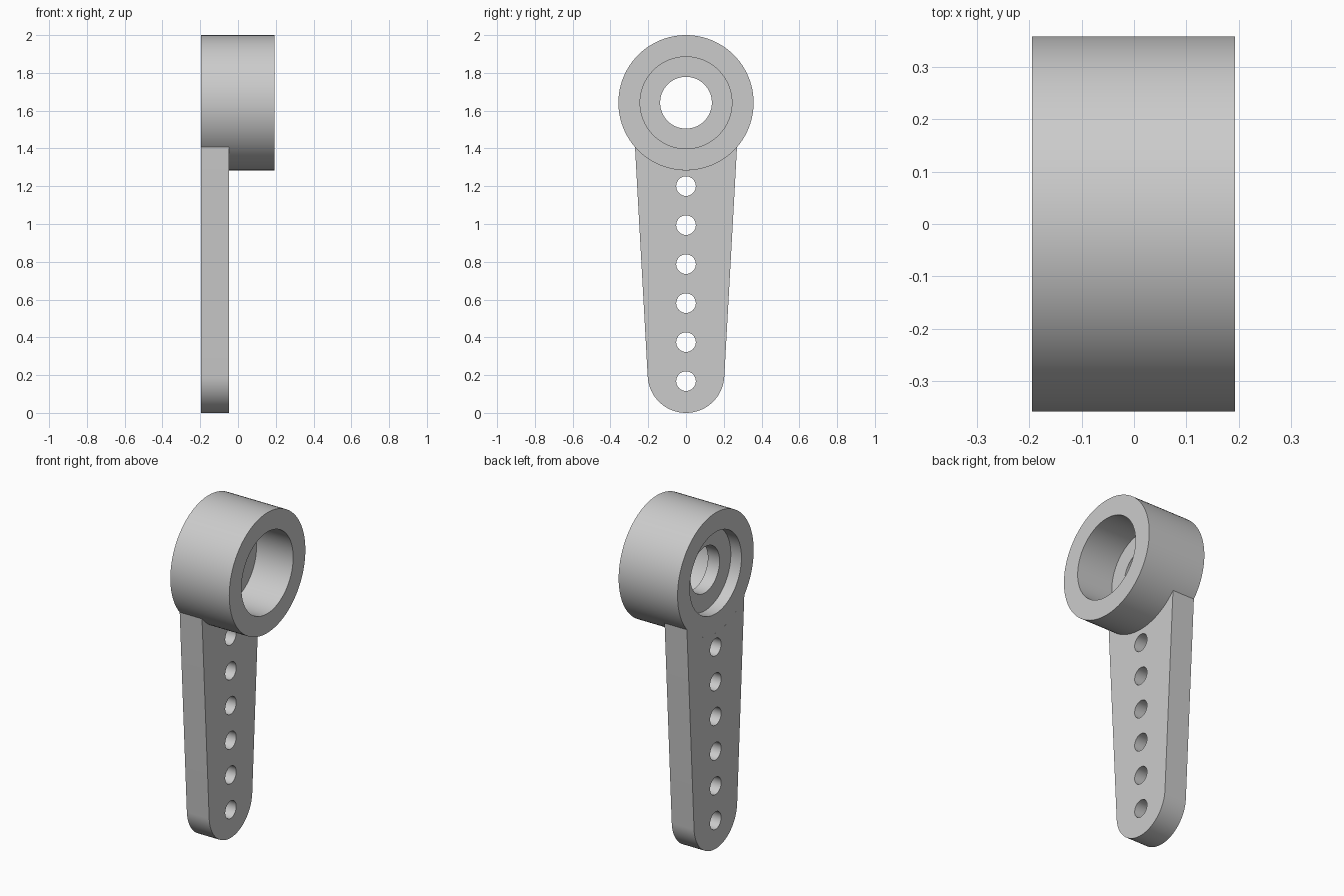
import bpy, bmesh
from math import sin, cos, asin, pi, radians
from mathutils import Matrix

cube = bpy.data.objects.get("Cube")
if cube:
    bpy.data.objects.remove(cube, do_unlink=True)

GREY = (0.6, 0.6, 0.6, 1)
grey = bpy.data.materials.new("light_grey")
grey.use_nodes = True
grey.diffuse_color = GREY
grey.node_tree.nodes["Principled BSDF"].inputs["Base Color"].default_value = GREY

BACK, PLATE, FRONT = -0.195, -0.048, 0.193   # x planes of the part
HUB_Z, HUB_R, BORE_R, SHAFT_R = 1.642, 0.358, 0.243, 0.137
TIP_R, ROOT_Y = 0.203, 0.27
TAPER = radians(3.3)


def arc(cz, r, start, end, n):
    """Points (y, z) on an arc; angle 0 points straight down."""
    steps = [start + (end - start) * i / n for i in range(n + 1)]
    return [(r * sin(a), cz - r * cos(a)) for a in steps]


def finish(name, bm):
    bmesh.ops.remove_doubles(bm, verts=bm.verts, dist=1e-5)
    bmesh.ops.recalc_face_normals(bm, faces=bm.faces)
    mesh = bpy.data.meshes.new(name)
    bm.to_mesh(mesh)
    bm.free()
    mesh.materials.append(grey)
    obj = bpy.data.objects.new(name, mesh)
    bpy.context.collection.objects.link(obj)
    bpy.ops.object.select_all(action='DESELECT')
    obj.select_set(True)
    bpy.context.view_layer.objects.active = obj
    bpy.ops.object.shade_smooth_by_angle(angle=radians(30))
    return obj


# Hub: stepped ring profile (x, radius) turned about the x axis
floor = -0.125
profile = [(BACK, HUB_R), (FRONT, HUB_R), (FRONT, BORE_R), (PLATE, BORE_R),
           (PLATE, SHAFT_R), (floor, SHAFT_R), (floor, BORE_R), (BACK, BORE_R)]
SEGMENTS = 96
bm = bmesh.new()
rings = [[bm.verts.new((x, y, z)) for y, z in arc(HUB_Z, r, 0, 2 * pi, SEGMENTS)[:-1]]
         for x, r in profile]
for k, ring in enumerate(rings):
    after = rings[(k + 1) % len(rings)]
    for i in range(SEGMENTS):
        j = (i + 1) % SEGMENTS
        bm.faces.new((ring[i], ring[j], after[j], after[i]))
finish("hub", bm)

# Arm: tapered outline with a round tip, ending against the hub, plus holes
root = asin(ROOT_Y / HUB_R)
outline = arc(TIP_R, TIP_R, -pi / 2 + TAPER, pi / 2 - TAPER, 48)
outline += arc(HUB_Z, HUB_R, root, -root, 32)
holes = [arc(0.168 + 0.2065 * i, 0.052, 0, 2 * pi, 32)[:-1] for i in range(6)]

curve = bpy.data.curves.new("arm_outline", 'CURVE')
curve.dimensions = '2D'
curve.fill_mode = 'BOTH'
curve.extrude = (PLATE - BACK) / 2
for points in [outline] + holes:
    spline = curve.splines.new('POLY')
    spline.points.add(len(points) - 1)
    for p, (y, z) in zip(spline.points, points):
        p.co = (y, z, 0, 1)
    spline.use_cyclic_u = True
helper = bpy.data.objects.new("arm_outline", curve)
bpy.context.collection.objects.link(helper)
bpy.context.view_layer.update()
flat = bpy.data.meshes.new_from_object(
    helper.evaluated_get(bpy.context.evaluated_depsgraph_get()))
bpy.data.objects.remove(helper, do_unlink=True)

# Stand the plate up: outline axes become y and z, thickness becomes x
bm = bmesh.new()
bm.from_mesh(flat)
bpy.data.meshes.remove(flat)
stand = Matrix(((0, 0, 1, (BACK + PLATE) / 2), (1, 0, 0, 0), (0, 1, 0, 0), (0, 0, 0, 1)))
bm.transform(stand)
finish("arm", bm)
